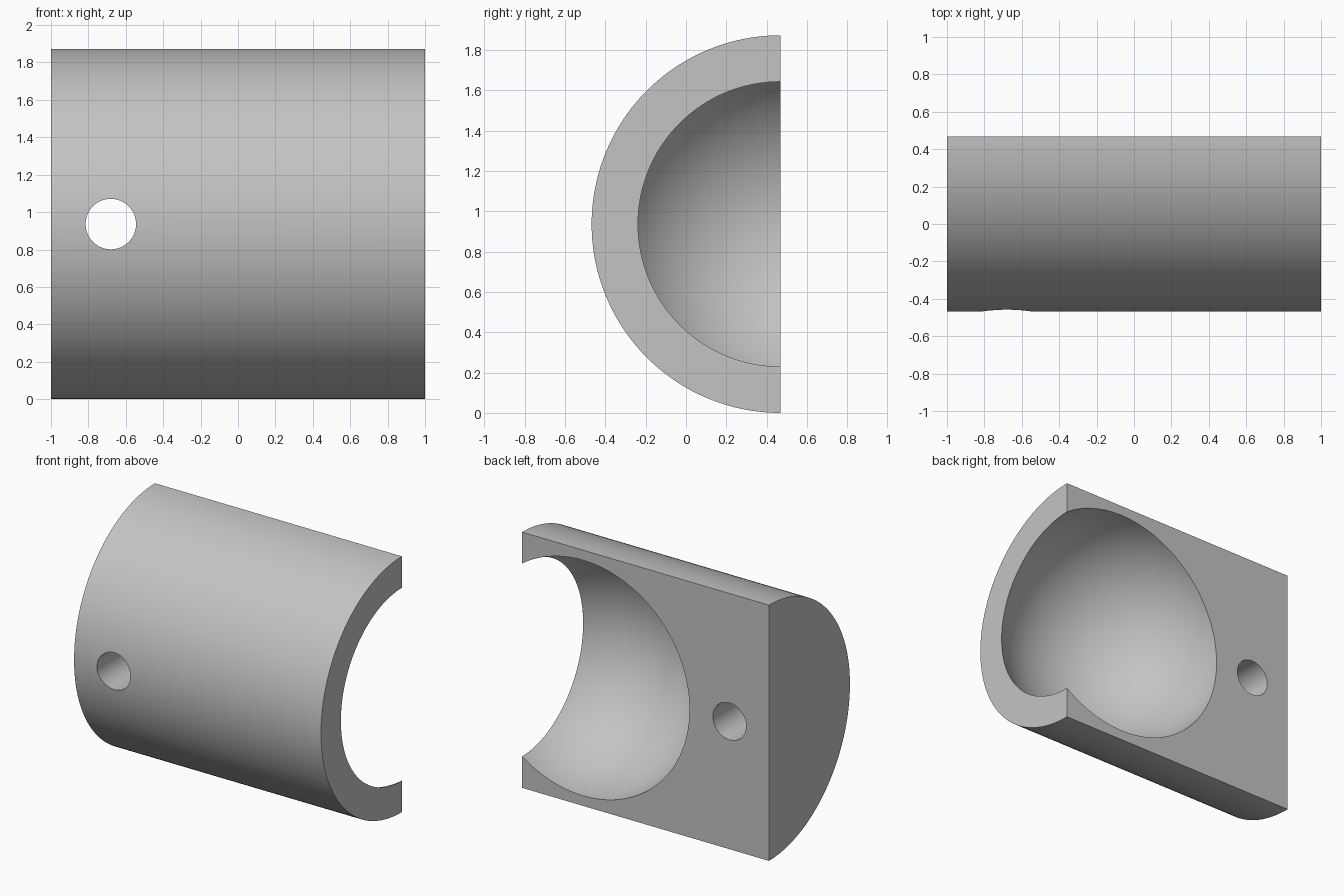
import bpy
import math

RADIUS, BACK = 0.936, 0.468      # half-cylinder radius and its flat back plane

cube = bpy.data.objects.get("Cube")
if cube:
    bpy.data.objects.remove(cube, do_unlink=True)

# Single grey material
grey = bpy.data.materials.new("light_grey")
grey.use_nodes = True
colour = (0.55, 0.55, 0.55, 1)
grey.diffuse_color = colour
grey.node_tree.nodes["Principled BSDF"].inputs["Base Color"].default_value = colour


def half_cylinder(name, segments=96):
    """Half disc in the YZ plane, extruded along X."""
    verts = []
    for x in (-1, 1):
        for i in range(segments + 1):
            a = math.pi * i / segments
            verts.append((x, BACK - RADIUS * math.sin(a), RADIUS + RADIUS * math.cos(a)))
    n = segments + 1
    faces = [(i, (i + 1) % n, (i + 1) % n + n, i + n) for i in range(n)]
    faces += [tuple(reversed(range(n))), tuple(range(n, 2 * n))]
    mesh = bpy.data.meshes.new(name)
    mesh.from_pydata(verts, [], faces)
    mesh.materials.append(grey)
    obj = bpy.data.objects.new(name, mesh)
    bpy.context.collection.objects.link(obj)
    # Consistent outward normals
    bpy.context.view_layer.objects.active = obj
    obj.select_set(True)
    bpy.ops.object.mode_set(mode='EDIT')
    bpy.ops.mesh.select_all(action='SELECT')
    bpy.ops.mesh.normals_make_consistent(inside=False)
    bpy.ops.object.mode_set(mode='OBJECT')
    return obj


def cut(target, cutter, name):
    """Subtract the cutter, then remove it."""
    cutter.name = name
    cutter.hide_render = True
    cutter.data.materials.append(grey)
    mod = target.modifiers.new(name, 'BOOLEAN')
    mod.operation = 'DIFFERENCE'
    mod.solver = 'EXACT'
    mod.object = cutter
    bpy.context.view_layer.objects.active = target
    bpy.ops.object.modifier_apply(modifier=name)
    bpy.data.objects.remove(cutter, do_unlink=True)


body = half_cylinder("half_cylinder_body")

# Spherical pocket breaking through the left end and the back
bpy.ops.mesh.primitive_uv_sphere_add(segments=128, ring_count=64, radius=0.862,
                                     location=(0.506, BACK, RADIUS),
                                     rotation=(0, math.pi / 2, 0))
cut(body, bpy.context.object, "pocket_cutter")

# Round through-hole near the right end
bpy.ops.mesh.primitive_cylinder_add(vertices=64, radius=0.135, depth=3,
                                    location=(-0.68, 0, RADIUS),
                                    rotation=(math.pi / 2, 0, 0))
cut(body, bpy.context.object, "hole_cutter")

# Smooth curved walls, crisp rims
bpy.ops.object.select_all(action='DESELECT')
body.select_set(True)
bpy.context.view_layer.objects.active = body
bpy.ops.object.shade_smooth_by_angle(angle=math.radians(30))
